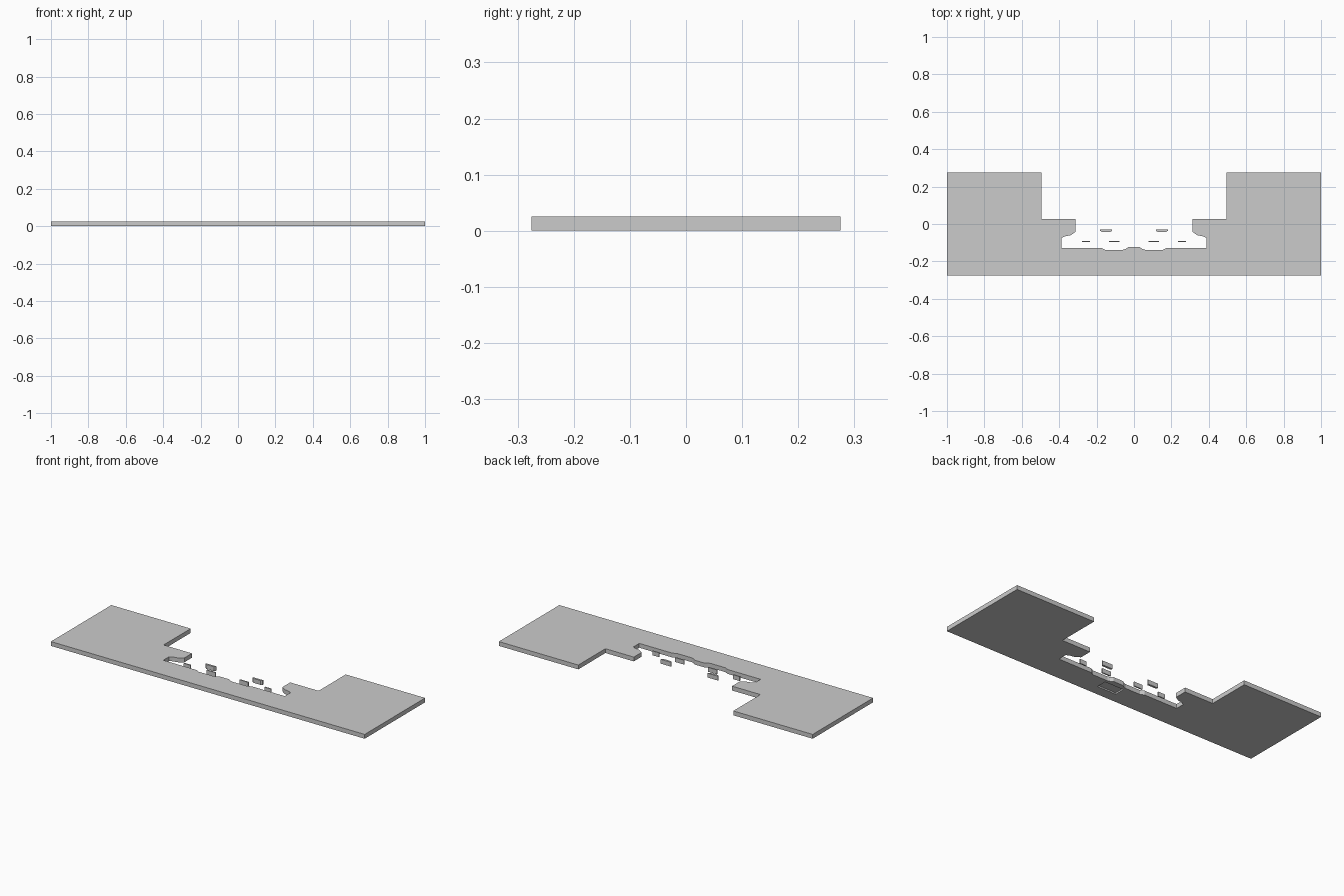
import bpy, bmesh

if "Cube" in bpy.data.objects:
    bpy.data.objects.remove(bpy.data.objects["Cube"])

THICK = 0.025


def slab(name, pts, z0=0.0, z1=THICK):
    """Extrude a closed xy outline between two heights."""
    bm = bmesh.new()
    face = bm.faces.new([bm.verts.new((x, y, z0)) for x, y in pts])
    ext = bmesh.ops.extrude_face_region(bm, geom=[face])
    top = [v for v in ext["geom"] if isinstance(v, bmesh.types.BMVert)]
    bmesh.ops.translate(bm, verts=top, vec=(0, 0, z1 - z0))
    bmesh.ops.recalc_face_normals(bm, faces=bm.faces)
    mesh = bpy.data.meshes.new(name)
    bm.to_mesh(mesh)
    bm.free()
    obj = bpy.data.objects.new(name, mesh)
    bpy.context.collection.objects.link(obj)
    return obj


# Main plate: right half outline, mirrored to the left
half = [(1, -0.275), (1, 0.275), (0.494, 0.275), (0.494, 0.028), (0.313, 0.028),
        (0.313, -0.042), (0.338, -0.06), (0.37, -0.066), (0.387, -0.075),
        (0.387, -0.127), (0.176, -0.127), (0.155, -0.138), (0.06, -0.138),
        (0.045, -0.133), (0.03, -0.123)]
plate = slab("base_plate", half + [(-x, y) for x, y in reversed(half)])

# Shallow pocket in the underside
cutter = slab("pocket_cutter", [(-0.06, -0.215), (0.06, -0.215),
                                (0.06, -0.155), (-0.06, -0.155)], -0.01, 0.008)
cutter.hide_render = True
cutter.hide_viewport = False
mod = plate.modifiers.new("pocket", "BOOLEAN")
mod.operation = "DIFFERENCE"
mod.solver = "EXACT"
mod.object = cutter
bpy.context.view_layer.objects.active = plate
bpy.ops.object.modifier_apply(modifier=mod.name)
bpy.data.objects.remove(cutter)

# Loose blocks inside the notch, on both sides
for side, s in (("right", 1), ("left", -1)):
    outlines = {
        "upper_block": [(0.117, -0.03), (0.182, -0.03), (0.182, -0.035),
                        (0.174, -0.042), (0.125, -0.042), (0.117, -0.035)],
        "inner_block": [(0.077, -0.09), (0.133, -0.09), (0.133, -0.097), (0.077, -0.097)],
        "outer_block": [(0.236, -0.09), (0.278, -0.09), (0.278, -0.097), (0.236, -0.097)],
    }
    for name, pts in outlines.items():
        slab(f"{name}_{side}", [(s * x, y) for x, y in pts])
